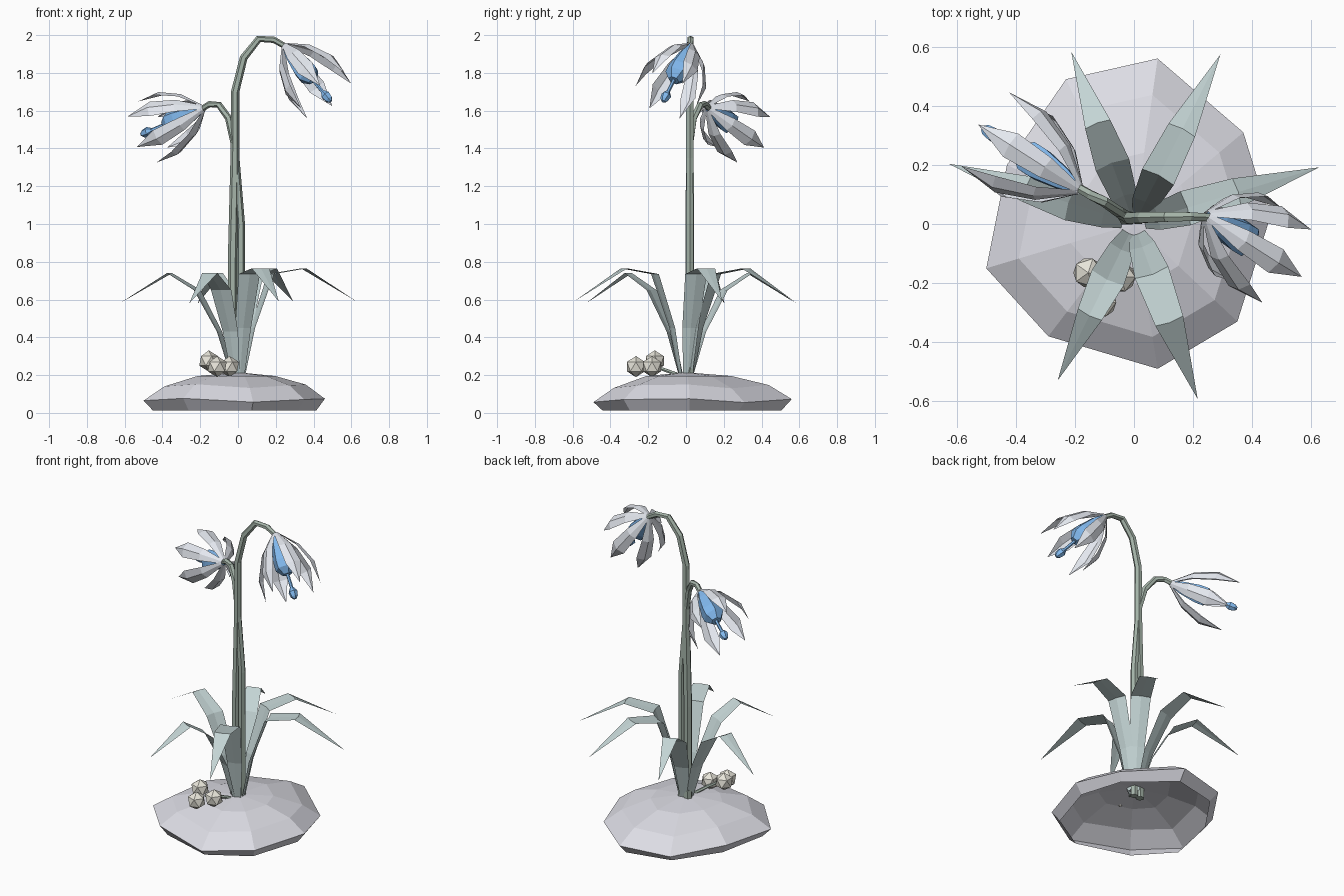
import bpy, math
from math import cos, sin, tau, radians
from mathutils import Vector, Matrix

if "Cube" in bpy.data.objects:
    bpy.data.objects.remove(bpy.data.objects["Cube"])


def mat(name, rgb):
    m = bpy.data.materials.new(name)
    m.diffuse_color = (*rgb, 1)
    m.use_nodes = True
    m.node_tree.nodes["Principled BSDF"].inputs["Base Color"].default_value = m.diffuse_color
    return m


MOUND = mat("pale_stone", (0.72, 0.72, 0.78))
LEAF = mat("leaf_green", (0.55, 0.66, 0.66))
STEM = mat("stem_green", (0.38, 0.46, 0.40))
PETAL = mat("petal_white", (0.78, 0.81, 0.87))
BLUE = mat("bell_blue", (0.22, 0.48, 0.85))
BERRY = mat("berry_cream", (0.80, 0.78, 0.70))


def mesh_object(name, verts, faces, material, matrix=Matrix()):
    me = bpy.data.meshes.new(name)
    me.from_pydata([matrix @ Vector(v) for v in verts], [], faces)
    me.materials.append(material)
    ob = bpy.data.objects.new(name, me)
    bpy.context.collection.objects.link(ob)
    return ob


def bridge(rings, n):
    return [(r * n + i, r * n + (i + 1) % n, (r + 1) * n + (i + 1) % n, (r + 1) * n + i)
            for r in range(rings - 1) for i in range(n)]


def lathe(name, profile, n, material, matrix):
    """Closed solid of n sides from (radius, z) pairs."""
    verts = [(r * cos(tau * i / n), r * sin(tau * i / n), z) for r, z in profile for i in range(n)]
    k = len(profile)
    faces = bridge(k, n) + [tuple(reversed(range(n))), tuple(range((k - 1) * n, k * n))]
    return mesh_object(name, verts, faces, material, matrix)


def tube(name, points, material, n=6):
    """Sweep an n-sided section along (x, y, z, radius) points."""
    pts = [Vector(p[:3]) for p in points]
    verts = []
    for i, p in enumerate(pts):
        t = (pts[min(i + 1, len(pts) - 1)] - pts[max(i - 1, 0)]).normalized()
        u = Vector((0, 1, 0.01)).cross(t).normalized()
        v = t.cross(u)
        verts += [p + points[i][3] * (cos(tau * k / n) * u + sin(tau * k / n) * v) for k in range(n)]
    k = len(pts)
    faces = bridge(k, n) + [tuple(reversed(range(n))), tuple(range((k - 1) * n, k * n))]
    return mesh_object(name, verts, faces, material)


def blade(name, profile, material, matrix, keel=0.0):
    """Tapering blade from (out, up, half width); keel folds the midrib."""
    verts, faces = [], []
    for x, z, w in profile[:-1]:
        verts += [(x, -w, z), (x + keel * w, 0, z), (x, w, z)]
    for r in range(len(profile) - 2):
        a = r * 3
        faces += [(a, a + 3, a + 4, a + 1), (a + 1, a + 4, a + 5, a + 2)]
    a, tip = len(verts) - 3, len(verts)
    verts.append((profile[-1][0], 0, profile[-1][1]))
    faces += [(a, tip, a + 1), (a + 1, tip, a + 2)]
    return mesh_object(name, verts, faces, material, matrix)


# mound: open faceted shell
rim = [(-.50, -.15), (-.29, -.38), (.08, -.49), (.35, -.33), (.46, .02),
       (.37, .31), (.08, .56), (-.23, .49), (-.43, .20)]
wobble = [0, .012, -.008, .006, .01, -.01, .008, -.006, .012]
levels = [(0.90, .012), (1.0, .065), (0.78, .14), (0.43, .195)]
verts = [(x * s, y * s, z + wobble[i] * (s > 0.7) * (z > .02))
         for s, z in levels for i, (x, y) in enumerate(rim)]
n = len(rim)
verts.append((0, 0, .215))
faces = bridge(4, n) + [(3 * n + i, 3 * n + (i + 1) % n, 4 * n) for i in range(n)]
mesh_object("mound", verts, faces, MOUND)

# stems
tube("tall_stem", [(-.028, .02, .15, .026), (-.028, .02, .8, .026), (-.016, .02, 1.35, .024),
                   (-.015, .02, 1.7, .022), (.03, .022, 1.88, .021), (.11, .024, 1.98, .019),
                   (.19, .025, 1.975, .017), (.26, .022, 1.935, .015)], STEM)
tube("short_stem", [(.015, .02, .15, .024), (.015, .02, 1.0, .022), (-.018, .02, 1.42, .02),
                    (-.05, .04, 1.56, .019), (-.10, .075, 1.63, .018), (-.15, .10, 1.635, .017),
                    (-.20, .13, 1.605, .015)], STEM)

# leaves: (angle, reach scale, profile)
high = [(.03, .19, .025), (.08, .45, .045), (.18, .735, .06), (.36, .765, .05), (.65, .59, 0)]
low = [(.03, .19, .025), (.10, .43, .045), (.22, .65, .06), (.37, .74, .045), (.64, .58, 0)]
for i, (ang, k, prof) in enumerate([(17, 1.01, high), (63, .99, high), (110, .97, low),
                                    (162, 1.03, low), (244, .92, low), (290, .97, high)]):
    blade(f"leaf_{i + 1}", [(x * k, z, w) for x, z, w in prof], LEAF,
          Matrix.Rotation(radians(ang), 4, 'Z'), keel=0.12)


# flowers: hanging bell, pistil and six keeled petals
def flower(name, base, axis, ref):
    z = Vector(axis).normalized()
    x = Vector(ref)
    x = (x - x.dot(z) * z).normalized()
    m = Matrix.Translation(base) @ Matrix((x, z.cross(x), z)).transposed().to_4x4()
    lathe(name + "_bell", [(.018, .0), (.042, .06), (.062, .16), (.062, .21), (.03, .25)], 6, BLUE, m)
    lathe(name + "_pistil", [(.01, .2), (.01, .35)], 6, BLUE, m)
    lathe(name + "_pistil_tip", [(.012, .335), (.027, .36), (.022, .39), (.01, .405)], 6, BLUE, m)
    prof = [(.012, -.01, .012), (.105, .10, .038), (.16, .23, .047), (.172, .365, 0)]
    for i in range(6):
        blade(f"{name}_petal_{i + 1}", prof, PETAL, m @ Matrix.Rotation(tau * i / 6, 4, 'Z'), keel=0.35)


flower("tall_flower", (.25, .025, 1.94), (.24, -.145, -.29), (.13, .09, .07))
flower("short_flower", (-.19, .12, 1.61), (-.33, .21, -.14), (-.28, .19, .94))

# berries and their stalk
for i, p in enumerate([(-.155, -.165, .275), (-.11, -.265, .245), (-.045, -.18, .245)]):
    bpy.ops.mesh.primitive_ico_sphere_add(subdivisions=1, radius=.056, location=p)
    ob = bpy.context.object
    ob.name = f"berry_{i + 1}"
    ob.data.materials.append(BERRY)
tube("berry_stalk", [(-.02, -.05, .205, .01), (-.06, -.12, .23, .01), (-.10, -.19, .25, .008)], STEM)
